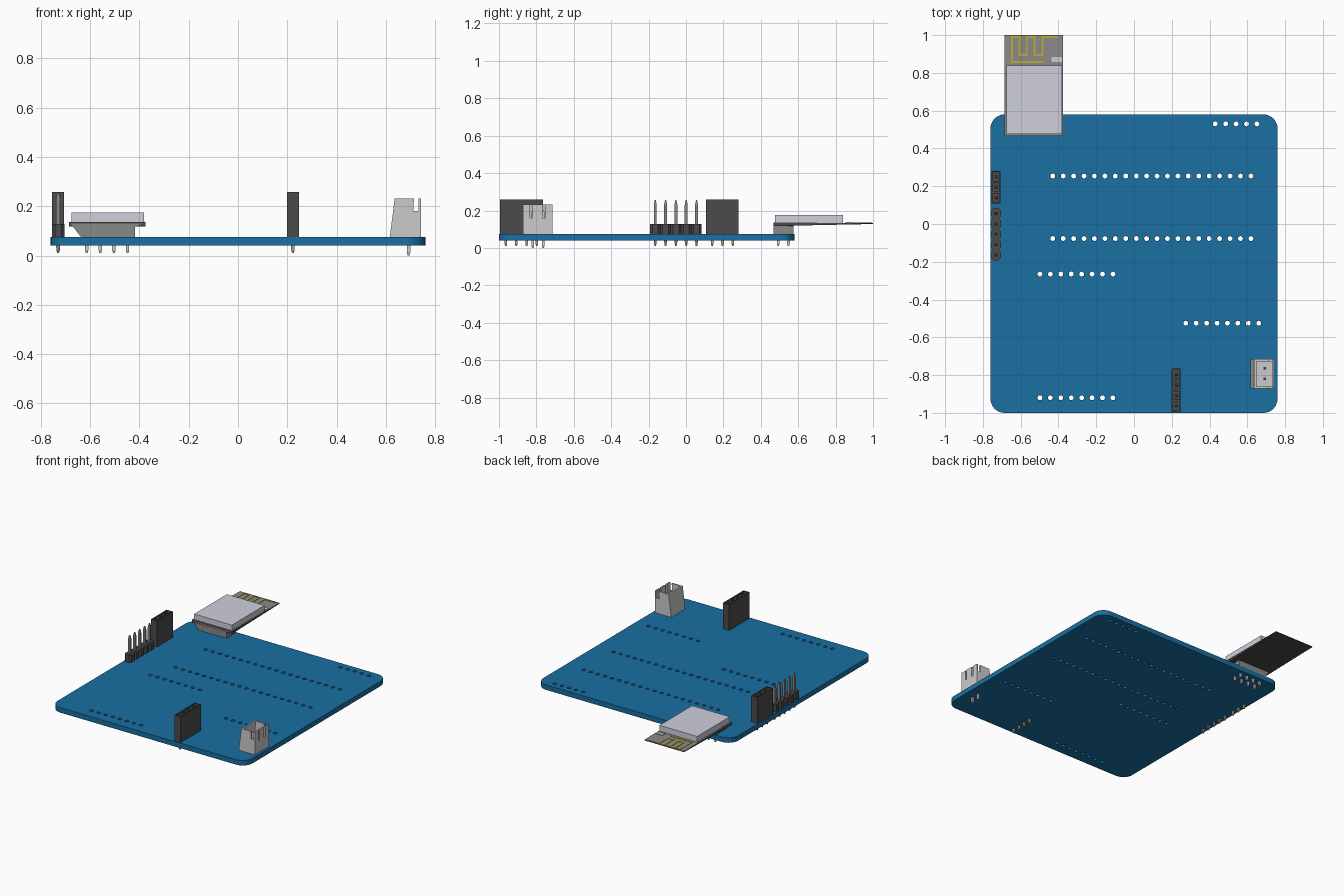
import bpy, bmesh, math
from mathutils import Vector

if "Cube" in bpy.data.objects:
    bpy.data.objects.remove(bpy.data.objects["Cube"])


def material(name, r, g, b):
    m = bpy.data.materials.new(name)
    m.diffuse_color = (r, g, b, 1)
    m.use_nodes = True
    m.node_tree.nodes["Principled BSDF"].inputs["Base Color"].default_value = m.diffuse_color
    return m


BLUE = material("solder_mask", 0.01, 0.16, 0.36)
CORE = material("board_core", 0.50, 0.47, 0.29)
DARK = material("dark_plastic", 0.07, 0.07, 0.07)
LIGHT = material("light_plastic", 0.55, 0.55, 0.55)
STEEL = material("shield_metal", 0.62, 0.63, 0.72)
PLATE = material("module_grey", 0.25, 0.25, 0.25)
GOLD = material("gold", 0.50, 0.42, 0.03)
BRASS = material("brass_pin", 0.45, 0.36, 0.18)

TOP, BOTTOM, PITCH = 0.075, 0.04, 0.0552


def finish(name, bm, mat):
    bmesh.ops.recalc_face_normals(bm, faces=bm.faces)
    me = bpy.data.meshes.new(name)
    bm.to_mesh(me)
    bm.free()
    ob = bpy.data.objects.new(name, me)
    bpy.context.collection.objects.link(ob)
    me.materials.append(mat)
    return ob


def add_prism(bm, pts, axis, lo, hi):
    """Extrude a profile along x (yz points), y (xz points) or z (xy points)."""
    def place(a, b, d):
        return {"x": (d, a, b), "y": (a, d, b), "z": (a, b, d)}[axis]
    r0 = [bm.verts.new(place(a, b, lo)) for a, b in pts]
    r1 = [bm.verts.new(place(a, b, hi)) for a, b in pts]
    bm.faces.new(r0)
    bm.faces.new(r1)
    for i in range(len(pts)):
        j = (i + 1) % len(pts)
        bm.faces.new((r0[i], r0[j], r1[j], r1[i]))


def rect(a0, a1, b0, b1):
    return [(a0, b0), (a1, b0), (a1, b1), (a0, b1)]


def prisms(name, parts, mat):
    bm = bmesh.new()
    for p in parts:
        add_prism(bm, *p)
    return finish(name, bm, mat)


def pins(name, spots, z0, z1, mat, h=0.007, tip=0.012):
    """Square pins with tapered ends."""
    bm = bmesh.new()
    for x, y in spots:
        rings = []
        for z, s in ((z0, 0.5), (z0 + tip, 1), (z1 - tip, 1), (z1, 0.4)):
            rings.append([bm.verts.new((x + a * h * s, y + b * h * s, z))
                          for a, b in ((-1, -1), (1, -1), (1, 1), (-1, 1))])
        bm.faces.new(rings[0])
        bm.faces.new(rings[-1])
        for r, q in zip(rings, rings[1:]):
            for i in range(4):
                j = (i + 1) % 4
                bm.faces.new((r[i], r[j], q[j], q[i]))
    return finish(name, bm, mat)


def column(x, yc, n):
    return [(x, yc + (i - (n - 1) / 2) * PITCH) for i in range(n)]


# Circuit board: rounded outline with drilled rows of holes
curve = bpy.data.curves.new("circuit_board", "CURVE")
curve.dimensions, curve.fill_mode = "2D", "BOTH"
curve.extrude = (TOP - BOTTOM) / 2


def loop(pts):
    s = curve.splines.new("POLY")
    s.points.add(len(pts) - 1)
    for p, (x, y) in zip(s.points, pts):
        p.co = (x, y, 0, 1)
    s.use_cyclic_u = True


def arc(cx, cy, r, a0, a1, n):
    return [(cx + r * math.cos(a0 + (a1 - a0) * i / n),
             cy + r * math.sin(a0 + (a1 - a0) * i / n)) for i in range(n + 1)]


R = 0.075
outline = []
for k, (cx, cy) in enumerate([(0.76 - R, 0.58 - R), (-0.76 + R, 0.58 - R),
                              (-0.76 + R, -1 + R), (0.76 - R, -1 + R)]):
    outline += arc(cx, cy, R, k * math.pi / 2, (k + 1) * math.pi / 2, 8)
loop(outline)
for x0, y, n in [(0.43, 0.53, 5), (-0.43, 0.254, 20), (-0.43, -0.077, 20),
                 (-0.498, -0.265, 8), (0.274, -0.525, 8), (-0.498, -0.92, 8)]:
    for i in range(n):
        loop(arc(x0 + i * PITCH, y, 0.013, 0, 2 * math.pi, 12)[:-1])
board = bpy.data.objects.new("circuit_board", curve)
bpy.context.collection.objects.link(board)
board.location.z = (TOP + BOTTOM) / 2
bpy.context.view_layer.objects.active = board
board.select_set(True)
bpy.ops.object.convert(target="MESH")
board = bpy.context.object
bm = bmesh.new()
bm.from_mesh(board.data)
bmesh.ops.remove_doubles(bm, verts=bm.verts, dist=1e-5)
bmesh.ops.recalc_face_normals(bm, faces=bm.faces)
bm.normal_update()
for f in bm.faces:
    f.smooth = False
    f.material_index = 0 if abs(f.normal.z) > 0.5 else 1
bm.to_mesh(board.data)
bm.free()
board.data.materials.clear()
board.data.materials.append(BLUE)
board.data.materials.append(CORE)


# Tall sockets with a square well for each contact
def socket(name, x, yc, n):
    half, w = n * PITCH / 2 + 0.004, 0.024
    bm = bmesh.new()
    add_prism(bm, rect(x - w, x + w, yc - half, yc + half), "z", TOP, 0.258)
    for i in range(1, n):
        bmesh.ops.bisect_plane(bm, geom=bm.verts[:] + bm.edges[:] + bm.faces[:],
                               plane_co=(x, yc + (i - n / 2) * PITCH, 0), plane_no=(0, 1, 0))
    bmesh.ops.recalc_face_normals(bm, faces=bm.faces)
    bm.normal_update()
    tops = [f for f in bm.faces if f.normal.z > 0.9]
    bmesh.ops.inset_individual(bm, faces=tops, thickness=0.009)
    wells = bmesh.ops.extrude_discrete_faces(bm, faces=tops)["faces"]
    for f in wells:
        bmesh.ops.translate(bm, verts=f.verts, vec=Vector((0, 0, -0.1)))
    finish(name, bm, DARK)
    pins(name + "_pins", column(x, yc, n), 0.01, 0.19, BRASS)


socket("three_way_socket", -0.73, 0.195, 3)
socket("four_way_socket", 0.223, -0.88, 4)

# Pin header: chamfered plastic segments with long pins
segs = []
for x, y in column(-0.73, -0.054, 5):
    w, h, c = 0.025, PITCH / 2, 0.012
    segs.append(([(x - w, y - h + c), (x - w + c, y - h), (x + w - c, y - h), (x + w, y - h + c),
                  (x + w, y + h - c), (x + w - c, y + h), (x - w + c, y + h), (x - w, y + h - c)],
                 "z", TOP, 0.128))
prisms("pin_header_base", segs, DARK)
pins("pin_header_pins", column(-0.73, -0.054, 5), 0.01, 0.255, PLATE, 0.008, 0.025)

# Battery-style connector: open box with notched walls
Y0, Y1, ZT, T = -0.872, -0.715, 0.232, 0.012
side = [(0.616, TOP), (0.742, TOP), (0.742, ZT), (0.733, ZT), (0.733, 0.18),
        (0.711, 0.18), (0.714, ZT), (0.636, ZT)]
slots = [(Y0, TOP), (Y1, TOP), (Y1, ZT), (-0.755, ZT), (-0.755, 0.16), (-0.768, 0.16),
         (-0.768, ZT), (-0.820, ZT), (-0.820, 0.16), (-0.833, 0.16), (-0.833, ZT), (Y0, ZT)]
prisms("connector_shell", [
    (side, "y", Y0, Y0 + T), (side, "y", Y1 - T, Y1),
    ([(0.616, TOP), (0.630, TOP), (0.648, ZT), (0.636, ZT)], "y", Y0 + T, Y1 - T),
    (slots, "x", 0.733, 0.742),
    (rect(0.620, 0.735, TOP, 0.105), "y", Y0 + T, Y1 - T)], LIGHT)
pins("connector_pins", column(0.692, -0.791, 2), 0.0, 0.20, LIGHT)

# Radio module: header, wedge plate, shield can
prisms("module_header", [([(-0.637, TOP), (-0.417, TOP), (-0.417, 0.118), (-0.385, 0.131),
                           (-0.680, 0.131)], "y", 0.467, 0.575)], PLATE)
pins("module_pins", [(-0.614 + i * PITCH, y) for i in range(4) for y in (0.493, 0.548)],
     0.01, 0.09, LIGHT)
plate = prisms("module_plate", [([(0.467, 0.117), (1.0, 0.128), (1.0, 0.133), (0.467, 0.136)],
                                 "x", -0.685, -0.375)], DARK)
plate.data.materials.append(PLATE)
for f in plate.data.polygons:
    f.material_index = 1 if f.normal.z > 0.5 else 0
prisms("shield_can", [(rect(-0.675, -0.381, 0.476, 0.84), "z", 0.133, 0.175)], STEEL)

# Printed antenna meander and a small marking
path = [(-0.405, 0.99), (-0.484, 0.99), (-0.484, 0.894), (-0.526, 0.894), (-0.526, 0.99),
        (-0.568, 0.99), (-0.568, 0.894), (-0.606, 0.894), (-0.606, 0.99), (-0.645, 0.99),
        (-0.645, 0.857), (-0.484, 0.857)]
t = 0.005
prisms("antenna_trace", [
    (rect(min(a[0], b[0]) - t, max(a[0], b[0]) + t, min(a[1], b[1]) - t, max(a[1], b[1]) + t),
     "z", 0.132, 0.1365) for a, b in zip(path, path[1:])], GOLD)
prisms("module_chip", [(rect(-0.436, -0.380, 0.858, 0.884), "z", 0.132, 0.138)], LIGHT)
